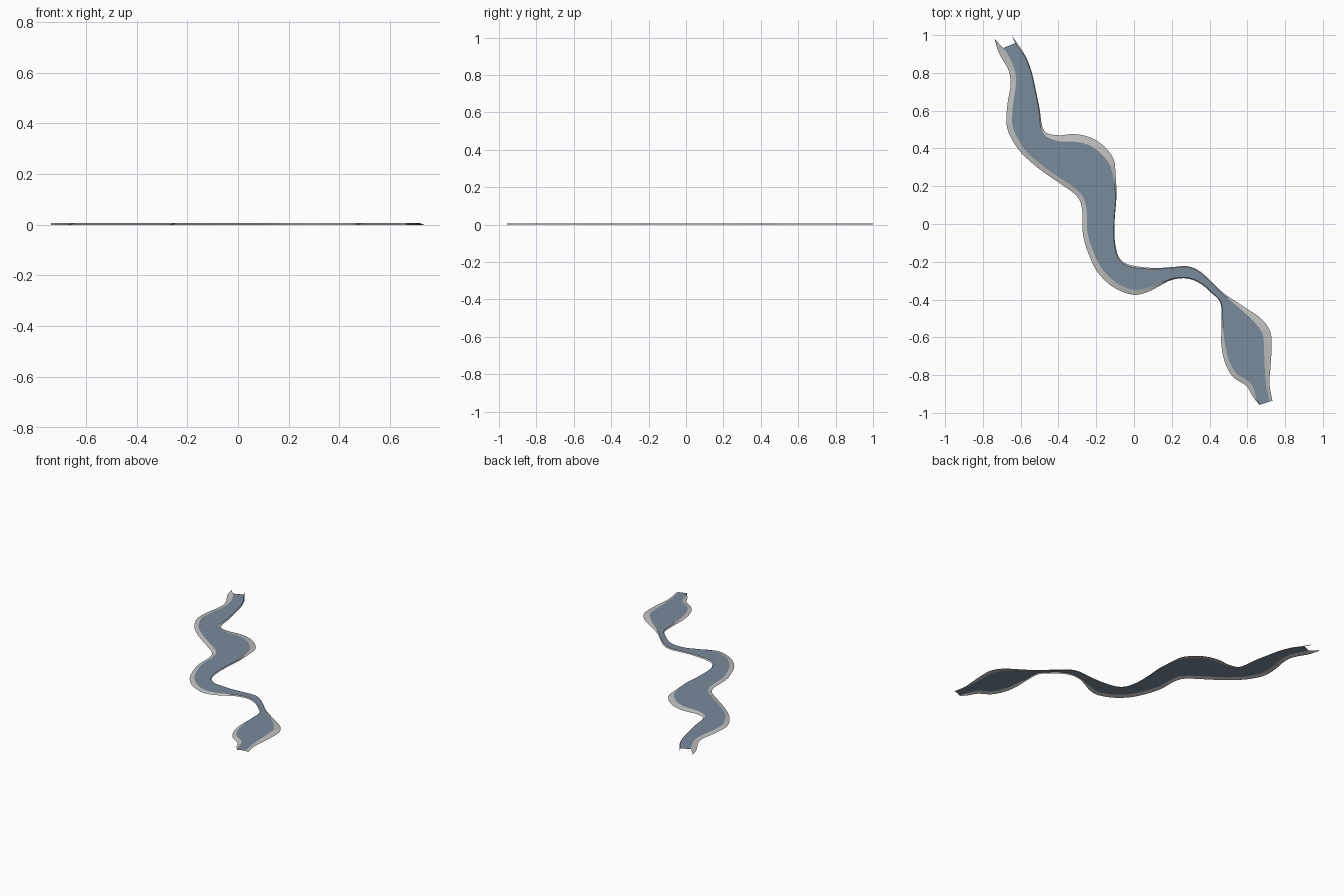
import bpy
from mathutils import Vector

if "Cube" in bpy.data.objects:
    bpy.data.objects.remove(bpy.data.objects["Cube"])

TOP = 0.007      # height of the water sheet
SUB = 5          # samples per control segment

# Outer shore lines, upstream to downstream: x, y, bank width (hundredths)
WEST = [(-73.8, 98, 0), (-71.5, 90.5, 3.6), (-66.5, 81.5, 3.2), (-65.3, 74, 2.8), (-67, 63.5, 3),
        (-67.5, 53, 3), (-65, 45.5, 3), (-59.5, 37.5, 2.5), (-50, 29, 2.5), (-39.5, 21.7, 2.5),
        (-30.5, 15, 2.5), (-27.5, 8, 2.3), (-27.2, -4, 2.5), (-25, -13.2, 2.7), (-20.4, -23.8, 3),
        (-14, -31.2, 3), (-7, -35.5, 2.7), (0.3, -37.5, 2.6), (7.2, -36, 2.2), (13.5, -32.8, 1.2),
        (20, -29.6, .6), (28, -28.8, .5), (35, -31.5, .5), (41, -36.5, .5), (45.8, -42, .5),
        (46.3, -53, .8), (46.3, -64.5, 2), (48.4, -74, 2.4), (52.5, -81, 2.6), (59.5, -85.8, 2.6),
        (63, -91.5, 1.6), (66.5, -95.8, 0)]
EAST = [(-65, 100, 0), (-61.5, 95.2, 0.8), (-57.5, 89, .5), (-54.3, 81, .5), (-52, 71, .5),
        (-50, 61, .5), (-47.7, 49.5, 1.2), (-40.5, 47, 3), (-32, 47.6, 4), (-23.5, 46, 4),
        (-16, 41.3, 4), (-10.8, 34.4, 3.4), (-9.8, 26.5, 1.6), (-9.3, 15, .5), (-10.2, 2.6, .4),
        (-10.2, -8, .5), (-8.7, -16, .6), (-5.5, -20.2, .8), (0.3, -22.2, .9), (10.8, -23.3, .5),
        (20, -22.8, .5), (28, -22.3, .5), (34.5, -24.8, .5), (41.5, -31, .5), (47.9, -37, .7),
        (58.5, -44, 2.2), (67.5, -50.3, 4), (72.2, -57.2, 4.2), (72.8, -66, 4), (72.2, -76.7, 3),
        (71.7, -84.7, 1.8), (73.3, -93.7, 1.6)]


def smooth_line(points):
    """Catmull-Rom curve through the points."""
    p = [Vector(q) / 100 for q in points]
    p = [2 * p[0] - p[1]] + p + [2 * p[-1] - p[-2]]
    out = []
    for i in range(1, len(p) - 2):
        a, b, c, d = p[i - 1:i + 3]
        for k in range(SUB):
            t = k / SUB
            out.append(0.5 * (2 * b + (c - a) * t + (2 * a - 5 * b + 4 * c - d) * t * t
                              + (3 * b - a - 3 * c + d) * t ** 3))
    return out + [p[-2]]


def shore(points, side):
    """Outer foot and inner crest of one bank."""
    line = smooth_line(points)
    outer, inner = [], []
    for i, v in enumerate(line):
        d = line[min(i + 1, len(line) - 1)] - line[max(i - 1, 0)]
        n = Vector((-d.y, d.x)).normalized() * side
        w = max(v.z, 0)
        outer.append((v.x, v.y, 0))
        inner.append((v.x + n.x * w, v.y + n.y * w, TOP))
    return outer, inner


def ribbon(name, left, right, mat):
    """Strip of quads between two lines, facing up."""
    n = len(left)
    me = bpy.data.meshes.new(name)
    me.from_pydata(left + right, [], [(i, i + 1, n + i + 1, n + i) for i in range(n - 1)])
    me.materials.append(mat)
    ob = bpy.data.objects.new(name, me)
    bpy.context.collection.objects.link(ob)
    me.shade_smooth()
    return ob


def material(name, rgb):
    m = bpy.data.materials.new(name)
    m.diffuse_color = (*rgb, 1)
    m.use_nodes = True
    m.node_tree.nodes["Principled BSDF"].inputs["Base Color"].default_value = m.diffuse_color
    return m


water = material("water_blue", (0.19, 0.26, 0.33))
stone = material("bank_grey", (0.53, 0.53, 0.52))

w_out, w_in = shore(WEST, 1)
e_out, e_in = shore(EAST, -1)

# Sloping banks and the water sheet between their crests
ribbon("west_bank", w_out, w_in, stone)
ribbon("east_bank", e_in, e_out, stone)
ribbon("river_water", w_in[4:], e_in[4:], water)
